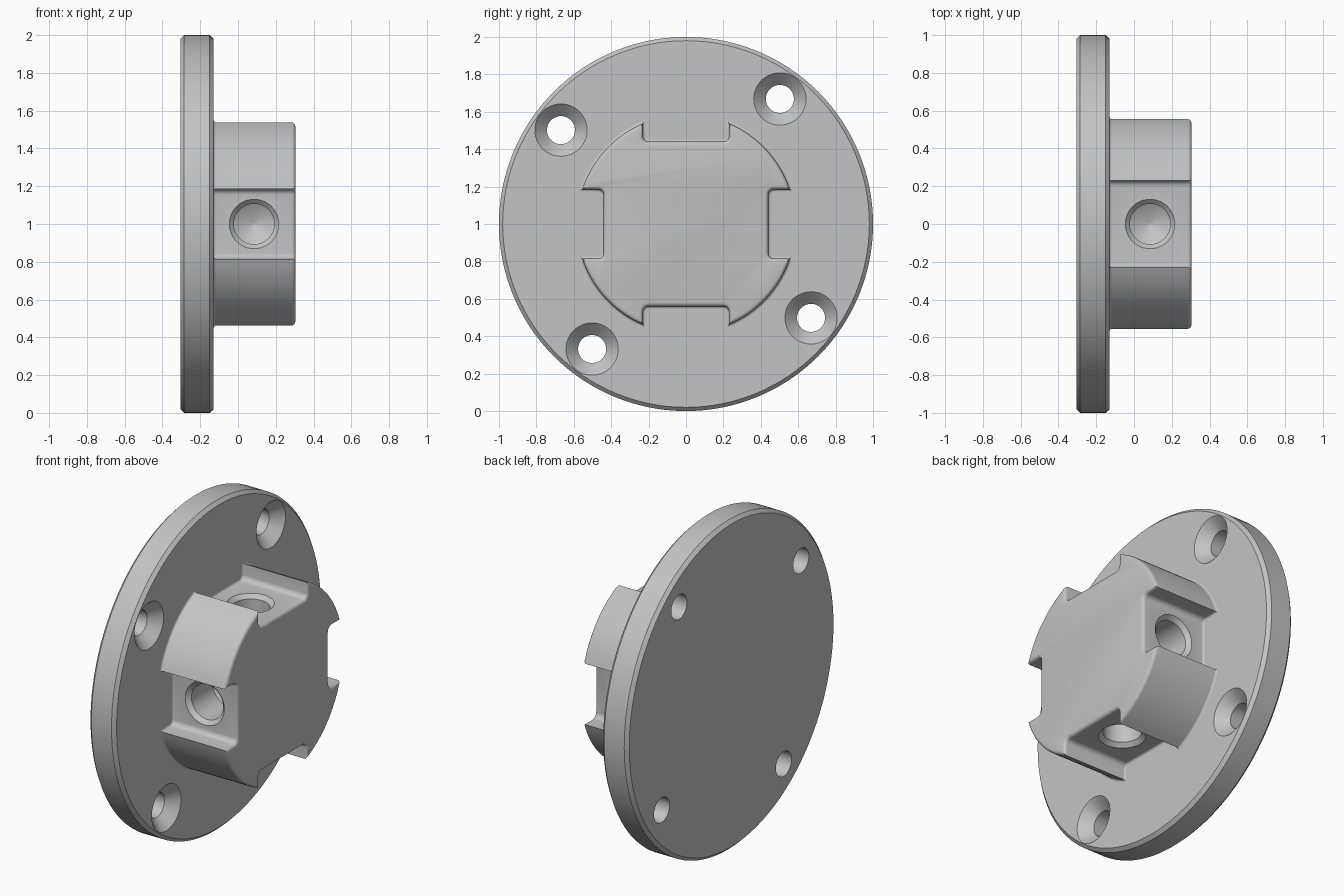
import bpy, bmesh
from math import cos, sin, pi, sqrt, atan2, radians
from mathutils import Matrix, Vector

cube = bpy.data.objects.get("Cube")
if cube:
    bpy.data.objects.remove(cube, do_unlink=True)

grey = bpy.data.materials.new("grey metal")
colour = (0.55, 0.55, 0.55, 1)
grey.diffuse_color = colour
grey.use_nodes = True
grey.node_tree.nodes["Principled BSDF"].inputs["Base Color"].default_value = colour

CENTRE = Matrix.Translation((0, 0, 1))
ALONG_X = Matrix.Rotation(pi / 2, 4, 'Y')      # turns local z into x


def loft(name, rings, matrix):
    """Skin closed rings of points and cap both ends."""
    bm = bmesh.new()
    loops = [[bm.verts.new(matrix @ Vector(p)) for p in ring] for ring in rings]
    for a, b in zip(loops, loops[1:]):
        for i in range(len(a)):
            j = (i + 1) % len(a)
            bm.faces.new((a[i], a[j], b[j], b[i]))
    bm.faces.new(loops[0])
    bm.faces.new(loops[-1])
    bmesh.ops.recalc_face_normals(bm, faces=bm.faces)
    mesh = bpy.data.meshes.new(name)
    bm.to_mesh(mesh)
    bm.free()
    mesh.materials.append(grey)
    obj = bpy.data.objects.new(name, mesh)
    bpy.context.collection.objects.link(obj)
    return obj


def turned(name, profile, matrix, n=64):
    """Round part about local z from (radius, height) pairs."""
    rings = [[(r * cos(2 * pi * i / n), r * sin(2 * pi * i / n), z)
              for i in range(n)] for r, z in profile]
    return loft(name, rings, matrix)


def finish(obj, cutters):
    """Cut the holes, then smooth the curved faces."""
    bpy.ops.object.select_all(action='DESELECT')
    obj.select_set(True)
    bpy.context.view_layer.objects.active = obj
    for cutter in cutters:
        mod = obj.modifiers.new("hole", 'BOOLEAN')
        mod.operation = 'DIFFERENCE'
        mod.solver = 'EXACT'
        mod.object = cutter
        bpy.ops.object.modifier_apply(modifier=mod.name)
        bpy.data.objects.remove(cutter, do_unlink=True)
    bpy.ops.object.shade_smooth_by_angle(angle=radians(30))


# Round base plate with chamfered rim
BACK, FACE, FRONT = -0.305, -0.13, 0.305
C = 0.02
plate = turned("base_plate", [(1 - C, BACK), (1, BACK + C), (1, FACE - C), (1 - C, FACE)],
               CENTRE @ ALONG_X, 128)

# Four countersunk screw holes
screws = []
for k in range(4):
    a = radians(53.1) + k * pi / 2
    place = Matrix.Translation((0, 0.836 * cos(a), 1 + 0.836 * sin(a))) @ ALONG_X
    screws.append(turned("screw_cutter", [(0.075, BACK - 0.1), (0.075, FACE - 0.065),
                                          (0.14, FACE), (0.14, FACE + 0.1)], place, 48))
finish(plate, screws)

# Boss outline: a disc with four filleted slots, grown by d
RADIUS, FLOOR, FILLET = 0.585, 0.44, 0.03
HALF_WIDTH = (0.185, 0.23)


def outline(x, d):
    pts = []
    R, f, r = RADIUS + d, FLOOR + d, FILLET - d
    for k in range(4):
        w, w_next = HALF_WIDTH[k % 2] - d, HALF_WIDTH[(k + 1) % 2] - d
        edge = sqrt(R * R - w * w)
        local = [(edge, -w)]
        for side, start in ((-1, 1.5 * pi), (1, pi)):
            for i in range(6):
                a = start - i / 5 * pi / 2
                local.append((f + r + r * cos(a), side * (w - r) + r * sin(a)))
        a0 = atan2(w, edge)
        a1 = pi / 2 - atan2(w_next, sqrt(R * R - w_next * w_next))
        local += [(R * cos(a0 + (a1 - a0) * i / 16), R * sin(a0 + (a1 - a0) * i / 16))
                  for i in range(16)]
        c, s = cos(k * pi / 2), sin(k * pi / 2)
        pts += [(x, u * c - v * s, u * s + v * c) for u, v in local]
    return pts


# Boss: root fillet, straight walls, rounded front edge
STEPS = [i / 4 * pi / 2 for i in range(5)]
root = [(FACE + 0.012 * (1 - cos(a)), 0.012 * (1 - sin(a))) for a in STEPS]
nose = [(FRONT - C + C * sin(a), C * (cos(a) - 1)) for a in STEPS]
levels = [(FACE - 0.02, 0.012)] + root + nose
boss = loft("slotted_boss", [outline(x, d) for x, d in levels], CENTRE)

# Blind drilled hole with a chamfered mouth and cone bottom in each slot
drills = []
for k in range(4):
    place = (CENTRE @ Matrix.Rotation(k * pi / 2, 4, 'X') @ Matrix.Translation((0.085, 0, 0)))
    drills.append(turned("drill_cutter", [(0.002, 0.15), (0.107, 0.21), (0.107, FLOOR - 0.024),
                                          (0.131, FLOOR), (0.131, FLOOR + 0.1)], place, 48))
finish(boss, drills)
